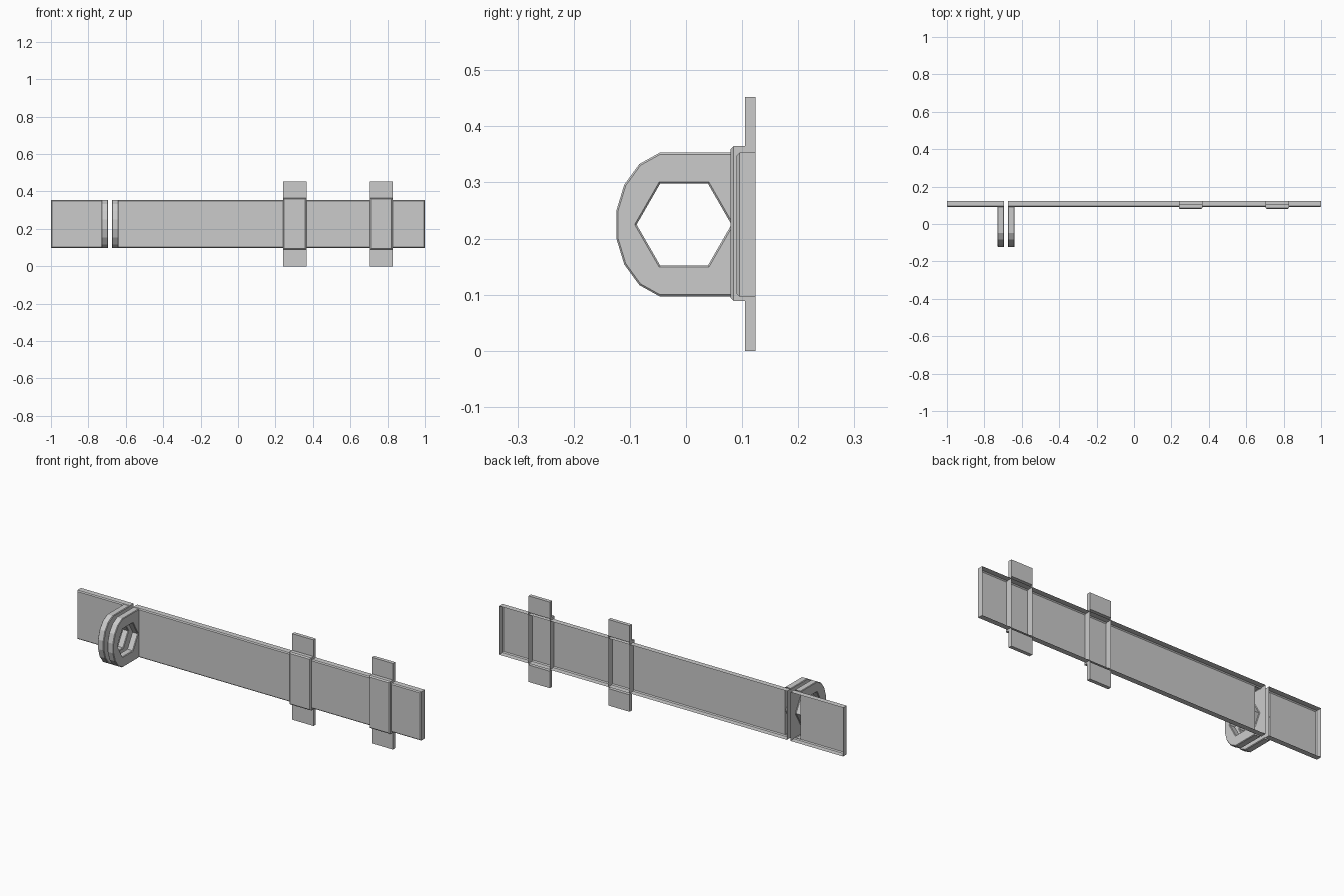
import bpy, bmesh
from mathutils import Vector

if "Cube" in bpy.data.objects:
    bpy.data.objects.remove(bpy.data.objects["Cube"])

FRONT, BACK = 0.09, 0.124      # y of bar face and open back
LOW, HIGH = 0.097, 0.353       # z range of the bar


def finish(bm, name):
    bmesh.ops.recalc_face_normals(bm, faces=bm.faces[:])
    me = bpy.data.meshes.new(name)
    bm.to_mesh(me)
    bm.free()
    ob = bpy.data.objects.new(name, me)
    bpy.context.collection.objects.link(ob)
    return ob


def add_box(bm, x, y, z):
    vs = bmesh.ops.create_cube(bm, size=1)["verts"]
    for v in vs:
        v.co = Vector([(r[0] + r[1]) / 2 + c * (r[1] - r[0]) for r, c in zip((x, y, z), v.co)])
    return vs


def pan(bm, x, y, z, bevel, skip_x=None):
    """Box with an open back and chamfered front edges."""
    vs = add_box(bm, x, y, z)
    faces = {f for v in vs for f in v.link_faces}
    back = [f for f in faces if f.calc_center_median().y > y[1] - 1e-5]
    bmesh.ops.delete(bm, geom=back, context='FACES_ONLY')
    edges = {e for v in vs for e in v.link_edges}
    front = [e for e in edges if all(v.co.y < y[0] + 1e-5 for v in e.verts)
             and not (skip_x is not None and all(abs(v.co.x - skip_x) < 1e-5 for v in e.verts))]
    bmesh.ops.bevel(bm, geom=front, offset=bevel, segments=1, affect='EDGES')


def plate(name, gap, inner, end):
    """Hollow bar, open into its lug between x = gap and x = inner."""
    bm = bmesh.new()
    pan(bm, sorted((gap, end)), (FRONT, BACK), (LOW, HIGH), 0.005, gap)
    bmesh.ops.bisect_plane(bm, geom=bm.verts[:] + bm.edges[:] + bm.faces[:],
                           plane_co=(inner, 0, 0), plane_no=(1, 0, 0))
    a, b = sorted((gap, inner))
    hole = [f for f in bm.faces if a < f.calc_center_median().x < b
            and f.calc_center_median().y < FRONT + 1e-4]
    bmesh.ops.delete(bm, geom=hole, context='FACES')
    finish(bm, name)


def lug(name, x0, x1):
    """Hollow rounded lug with a hexagonal hole, open where it meets the bar."""
    half = [(FRONT, 0.128), (-0.047, 0.128), (-0.083, 0.108), (-0.11, 0.071), (-0.124, 0.025)]
    outer = half + [(y, -z) for y, z in reversed(half)]
    hexa = [(-0.088, 0), (-0.046, 0.073), (0.039, 0.073), (0.081, 0), (0.039, -0.073), (-0.046, -0.073)]
    bm = bmesh.new()
    for pts in (outer, hexa):
        a, b = [[bm.verts.new((x, y, z + 0.225)) for y, z in pts] for x in (x0, x1)]
        n = len(pts)
        for i in range(n):
            j = (i + 1) % n
            if pts is outer and j == 0:
                bm.edges.new((a[i], a[j]))
                bm.edges.new((b[i], b[j]))
            else:
                bm.faces.new((a[i], a[j], b[j], b[i]))
    for x in (x0, x1):
        rim = [e for e in bm.edges if all(abs(v.co.x - x) < 1e-5 for v in e.verts)]
        bmesh.ops.triangle_fill(bm, edges=rim, use_beauty=True, normal=(1, 0, 0))
    bmesh.ops.recalc_face_normals(bm, faces=bm.faces[:])
    sharp = [e for e in bm.edges if len(e.link_faces) == 2 and e.calc_face_angle() > 1.3
             and abs(e.verts[0].co.x - e.verts[1].co.x) < 1e-5]
    bmesh.ops.bevel(bm, geom=sharp, offset=0.003, segments=1, affect='EDGES')
    finish(bm, name)


# Two plates with facing lugs
for side, gap, inner, end in (("short", -0.694, -0.729, -1.0), ("long", -0.673, -0.638, 1.0)):
    plate(side + "_plate", gap, inner, end)
    lug(side + "_plate_lug", gap, inner)

# Guide straps with mounting tabs
for i, cx in enumerate((0.303, 0.766)):
    xr = (cx - 0.062, cx + 0.062)
    bm = bmesh.new()
    pan(bm, xr, (0.079, BACK), (0.089, 0.365), 0.006)
    for zr in ((0, 0.089), (0.365, 0.452)):
        add_box(bm, xr, (0.105, BACK), zr)
    finish(bm, f"guide_strap_{i + 1}")
